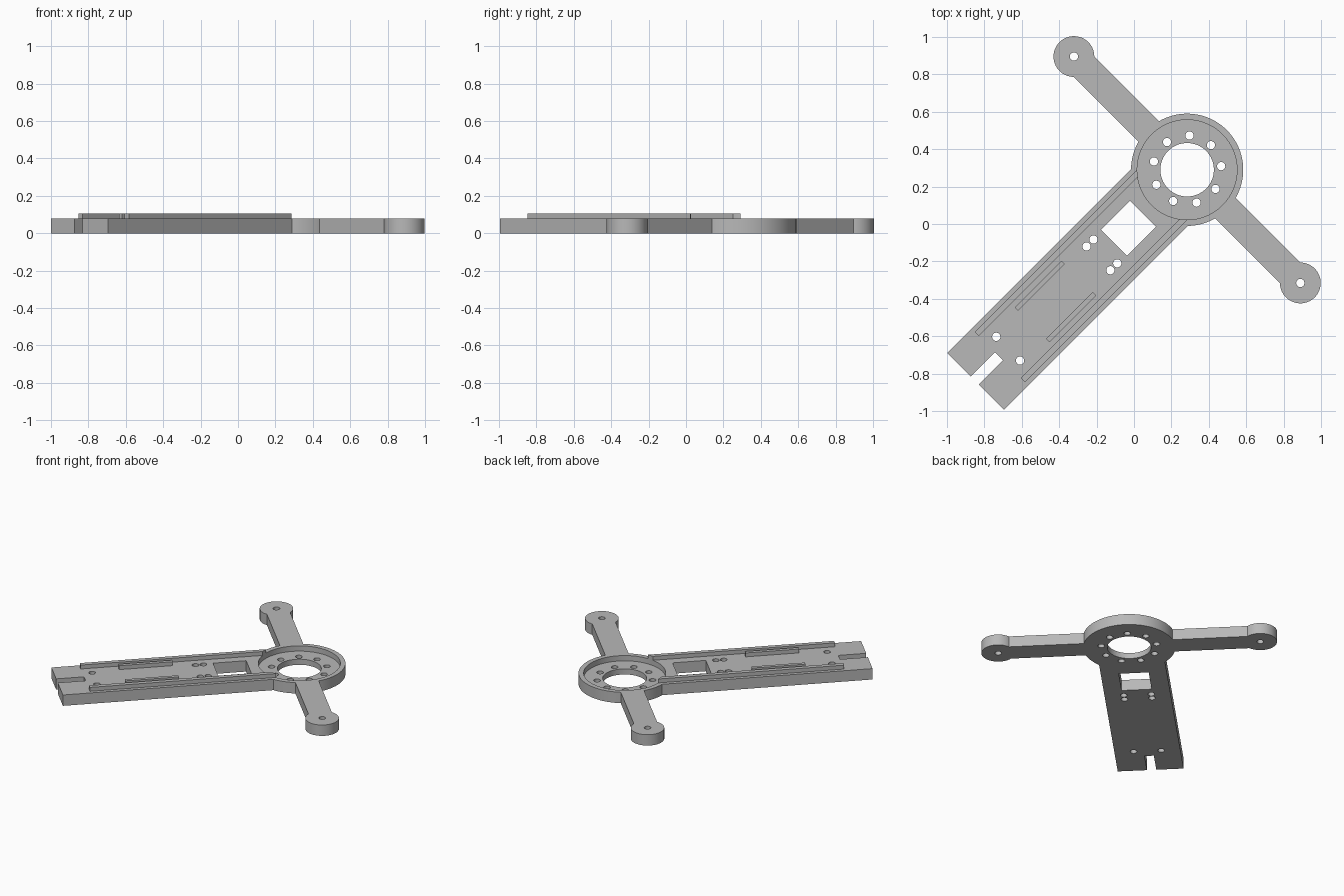
import bpy, bmesh, math
from mathutils import Matrix

cube = bpy.data.objects.get("Cube")
if cube:
    bpy.data.objects.remove(cube, do_unlink=True)

TOP, RAIL_TOP, FLOOR = 0.078, 0.106, 0.04
BOLT = 0.022
# Local frame: origin at the hub, x runs along the beam, y along the arms
FRAME = Matrix.Translation((0.284, 0.29, 0)) @ Matrix.Rotation(math.radians(225), 4, 'Z')

grey = bpy.data.materials.new("plain grey")
grey.use_nodes = True
grey.diffuse_color = (0.48, 0.48, 0.48, 1)
grey.node_tree.nodes["Principled BSDF"].inputs["Base Color"].default_value = (0.48, 0.48, 0.48, 1)


def box(x0, x1, y0, y1, z0=0.0, z1=TOP):
    def add(bm):
        m = Matrix.Translation(((x0 + x1) / 2, (y0 + y1) / 2, (z0 + z1) / 2))
        m = m @ Matrix.Diagonal((x1 - x0, y1 - y0, z1 - z0, 1))
        bmesh.ops.create_cube(bm, size=1, matrix=m)
    return add


def disc(x, y, r, z0=0.0, z1=TOP, sides=64):
    def add(bm):
        bmesh.ops.create_cone(bm, cap_ends=True, segments=sides, radius1=r, radius2=r,
                              depth=z1 - z0, matrix=Matrix.Translation((x, y, (z0 + z1) / 2)))
    return add


def make(name, *shapes):
    bm = bmesh.new()
    for add in shapes:
        add(bm)
    me = bpy.data.meshes.new(name)
    bm.to_mesh(me)
    bm.free()
    me.materials.append(grey)
    ob = bpy.data.objects.new(name, me)
    ob.matrix_world = FRAME
    bpy.context.collection.objects.link(ob)
    return ob


def activate(ob):
    bpy.ops.object.select_all(action='DESELECT')
    ob.select_set(True)
    bpy.context.view_layer.objects.active = ob


def combine(ob, operation, tool, keep=False):
    activate(ob)
    mod = ob.modifiers.new("combine", 'BOOLEAN')
    mod.operation, mod.solver, mod.object = operation, 'EXACT', tool
    bpy.ops.object.modifier_apply(modifier=mod.name)
    if not keep:
        bpy.data.objects.remove(tool, do_unlink=True)


# Plate outline: hub, beam, cross arms and round arm tips
ARM = 0.856
plate = make("base_plate", disc(0, 0, 0.30, sides=96))
for part in (box(0, 1.6, -0.215, 0.215), box(-0.077, 0.077, -ARM, ARM),
             disc(0, ARM, 0.109), disc(0, -ARM, 0.109)):
    combine(plate, 'UNION', make("part", part))

# Round recess in the hub
recess = make("recess_cutter", disc(0, 0, 0.267, FLOOR, 0.3, 96))
recess.hide_render = True
combine(plate, 'DIFFERENCE', recess, keep=True)


# Through cuts: hub bore, bolt circle, window, end notch and screw holes
def hole(x, y, r=BOLT, sides=32):
    return disc(x, y, r, -0.1, 0.2, sides)


cuts = [hole(0, 0, 0.143, 64),
        box(0.334, 0.553, -0.098, 0.098, -0.1, 0.2),
        box(1.416, 1.8, -0.037, 0.024, -0.1, 0.2)]
for k in range(9):
    a = math.radians(21 + 40 * k)
    cuts.append(hole(0.183 * math.cos(a), 0.183 * math.sin(a)))
for side in (-1, 1):
    cuts.append(hole(0, side * ARM))
    cuts += [hole(x, side * 0.09) for x in (0.618, 0.670, 1.353)]
combine(plate, 'DIFFERENCE', make("through_cutter", *cuts))
parts = [plate]

# Long rails end at the recess; short ribs stand inside them
for side, label in ((-1, "right"), (1, "left")):
    lo, hi = sorted((side * 0.159, side * 0.19))
    rail = make(label + "_rail", box(0.1, 1.417, lo, hi, TOP - 0.004, RAIL_TOP))
    combine(rail, 'DIFFERENCE', recess, keep=True)
    lo, hi = sorted((side * 0.106, side * 0.131))
    rib = make(label + "_rib", box(0.818, 1.172, lo, hi, TOP - 0.004, RAIL_TOP))
    parts += [rail, rib]
bpy.data.objects.remove(recess, do_unlink=True)

for ob in parts:
    activate(ob)
    bpy.ops.object.shade_smooth_by_angle(angle=math.radians(30))
